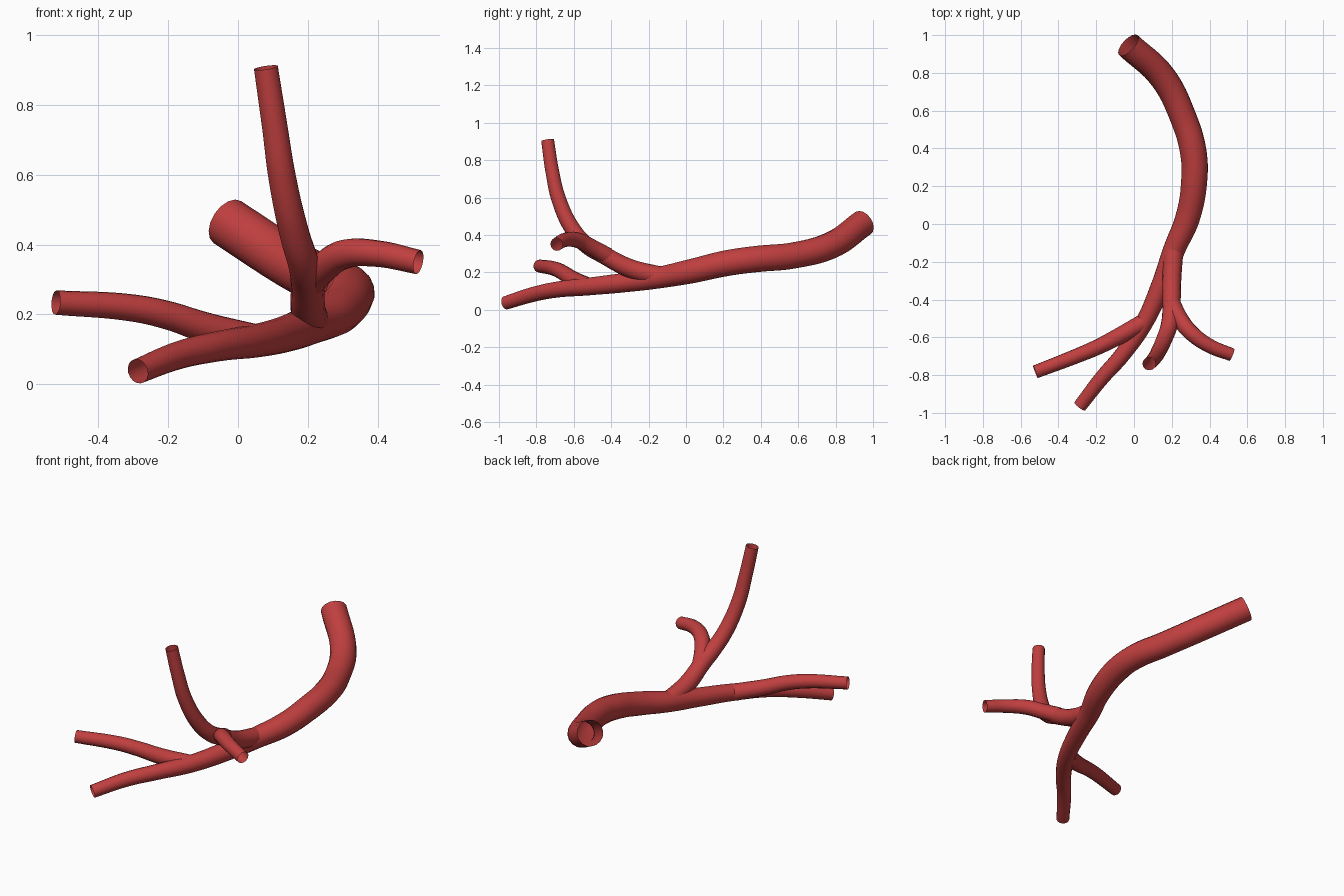
import bpy

red = bpy.data.materials.new("vessel red")
red.diffuse_color = (0.53, 0.05, 0.05, 1)


def vessel(name, points):
    """Open tube swept through (x, y, z, radius) points."""
    cu = bpy.data.curves.new(name, 'CURVE')
    cu.dimensions = '3D'
    cu.bevel_depth = 1.0
    cu.bevel_resolution = 6
    cu.resolution_u = 8
    cu.use_fill_caps = False
    sp = cu.splines.new('BEZIER')
    sp.bezier_points.add(len(points) - 1)
    for bp, (x, y, z, r) in zip(sp.bezier_points, points):
        bp.co = (x, y, z)
        bp.radius = r
        bp.handle_left_type = bp.handle_right_type = 'AUTO'
    ob = bpy.data.objects.new(name, cu)
    bpy.context.collection.objects.link(ob)
    cu.materials.append(red)
    bpy.ops.object.select_all(action='DESELECT')
    ob.select_set(True)
    bpy.context.view_layer.objects.active = ob
    bpy.ops.object.convert(target='MESH')
    bpy.ops.object.shade_smooth()


# Trunk running from the back end to the low front end
vessel("main_vessel", [
    (-0.03, 0.947, 0.464, 0.072), (0.153, 0.775, 0.345, 0.072),
    (0.258, 0.57, 0.29, 0.071), (0.314, 0.38, 0.272, 0.071),
    (0.318, 0.22, 0.25, 0.070), (0.283, 0.03, 0.207, 0.066),
    (0.215, -0.13, 0.175, 0.059), (0.145, -0.32, 0.147, 0.053),
    (0.055, -0.52, 0.125, 0.048), (-0.06, -0.69, 0.108, 0.043),
    (-0.17, -0.815, 0.083, 0.040), (-0.287, -0.965, 0.037, 0.036)])

# Side branch to the left
vessel("left_branch", [
    (0.045, -0.525, 0.126, 0.047), (-0.1, -0.605, 0.164, 0.044),
    (-0.2, -0.655, 0.197, 0.041), (-0.3, -0.697, 0.218, 0.039),
    (-0.522, -0.783, 0.234, 0.035)])

# Branch leaving the trunk and rising upwards
vessel("rising_branch", [
    (0.21, -0.13, 0.178, 0.052), (0.2, -0.3, 0.222, 0.050),
    (0.198, -0.44, 0.293, 0.047), (0.188, -0.53, 0.345, 0.045),
    (0.162, -0.605, 0.43, 0.043), (0.127, -0.68, 0.59, 0.040),
    (0.105, -0.715, 0.74, 0.037), (0.08, -0.74, 0.907, 0.035)])

# Short offshoot to the right
vessel("right_offshoot", [
    (0.2, -0.42, 0.288, 0.046), (0.245, -0.505, 0.335, 0.044),
    (0.305, -0.578, 0.372, 0.042), (0.4, -0.645, 0.374, 0.038),
    (0.517, -0.692, 0.35, 0.035)])
